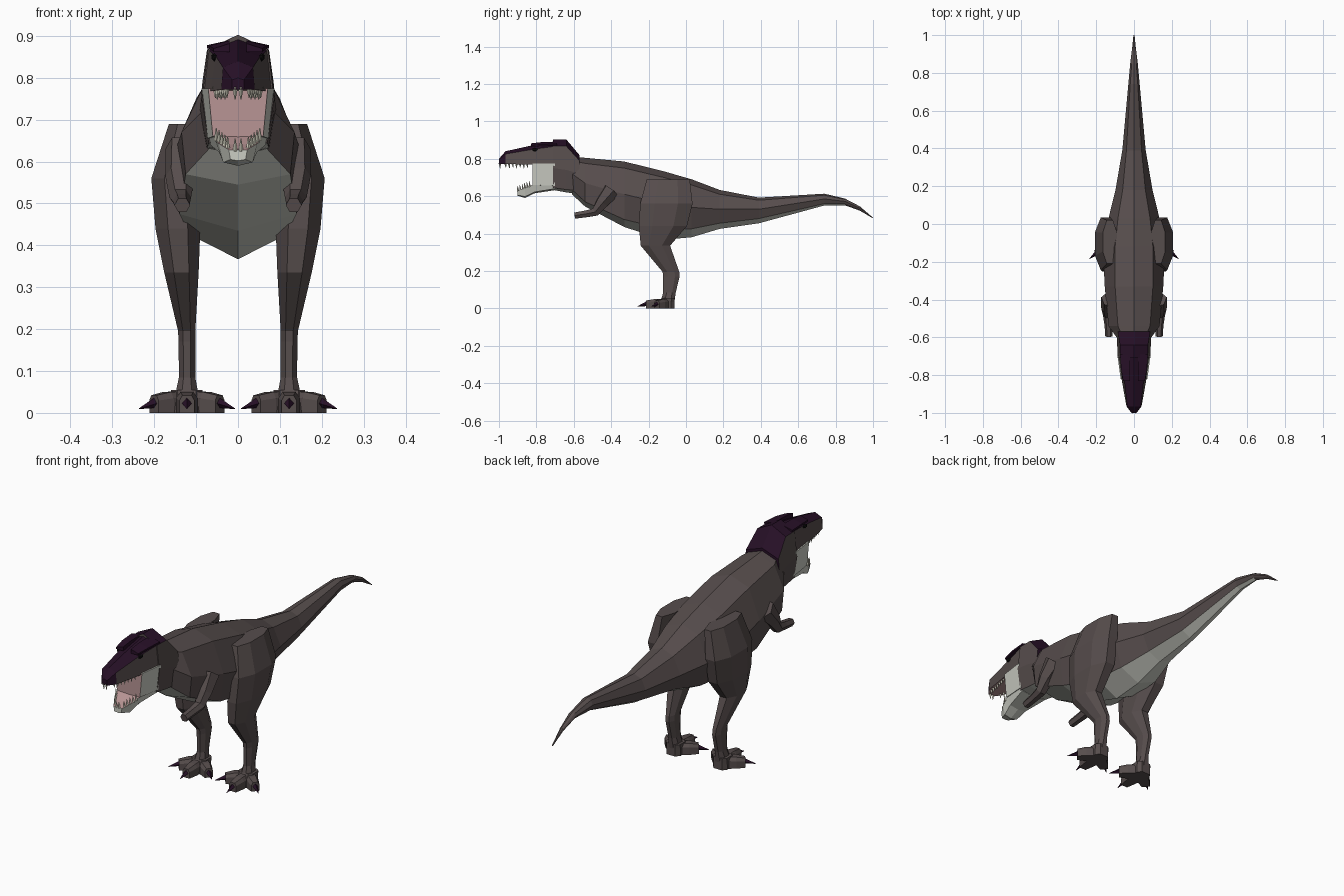
import bpy, bmesh, math
from mathutils import Vector as V

if "Cube" in bpy.data.objects:
    bpy.data.objects.remove(bpy.data.objects["Cube"])


def material(name, rgb):
    m = bpy.data.materials.new(name)
    m.diffuse_color = (*rgb, 1)
    m.use_nodes = True
    m.node_tree.nodes["Principled BSDF"].inputs["Base Color"].default_value = m.diffuse_color
    return m


HIDE = material("dark hide", (0.094, 0.074, 0.073))
BELLY = material("pale belly", (0.60, 0.61, 0.55))
PURPLE = material("dark purple", (0.020, 0.005, 0.020))
PINK = material("mouth pink", (0.48, 0.30, 0.30))
TOOTH = material("tooth ivory", (0.75, 0.73, 0.60))
BLACK = material("eye black", (0.004, 0.004, 0.004))


def finish(name, bm, mats, mirror=False):
    bmesh.ops.recalc_face_normals(bm, faces=bm.faces)
    me = bpy.data.meshes.new(name)
    bm.to_mesh(me)
    bm.free()
    for m in mats:
        me.materials.append(m)
    o = bpy.data.objects.new(name, me)
    bpy.context.collection.objects.link(o)
    if mirror:
        o.modifiers.new("mirror", 'MIRROR').use_mirror_merge = False
    return o


def loft_into(bm, rings, rule=lambda r, s: 0, caps=(0, 0)):
    vs = [[bm.verts.new(p) for p in ring] for ring in rings]
    n = len(vs[0])
    for r in range(len(vs) - 1):
        for s in range(n):
            t = (s + 1) % n
            f = bm.faces.new((vs[r][s], vs[r][t], vs[r + 1][t], vs[r + 1][s]))
            f.material_index = rule(r, s)
    for ring, mi in ((vs[0], caps[0]), (vs[-1], caps[1])):
        bm.faces.new(ring).material_index = mi


def half_loft(name, rows, mats, rule, caps=(0, 0)):
    """Rows are (y, z_top, (x, z)..., z_bottom); each is mirrored into a ring."""
    rings = []
    for y, zt, *side, zb in rows:
        rings.append([V((0, y, zt))] + [V((x, y, z)) for x, z in side] + [V((0, y, zb))]
                     + [V((-x, y, z)) for x, z in reversed(side)])
    k = len(rows[0]) - 2           # segments per half
    bm = bmesh.new()
    loft_into(bm, rings, lambda r, s: rule(r, s if s < k else 2 * k - 1 - s), caps)
    return finish(name, bm, mats)


def tube_into(bm, pts, n=6, turn=0.0):
    """Polygonal tube through (point, radius) pairs."""
    rings = []
    for i, (p, r) in enumerate(pts):
        d = (V(pts[min(i + 1, len(pts) - 1)][0]) - V(pts[max(i - 1, 0)][0])).normalized()
        a = d.cross(V((0, 0, 1)) if abs(d.z) < 0.9 else V((1, 0, 0))).normalized()
        b = d.cross(a)
        rings.append([V(p) + r * (math.cos(t) * a + math.sin(t) * b)
                      for t in (turn + 2 * math.pi * j / n for j in range(n))])
    loft_into(bm, rings)


# Body and tail: ridge, upper corner, flank, lower corner, keel
half_loft("body_and_tail", [
    (-.61, .81, (.055, .79), (.085, .72), (.065, .635), .61),
    (-.54, .805, (.085, .775), (.135, .67), (.125, .57), .545),
    (-.33, .785, (.10, .75), (.155, .61), (.14, .475), .435),
    (-.12, .733, (.10, .70), (.165, .56), (.115, .425), .367),
    (.03, .69, (.085, .66), (.135, .54), (.10, .425), .38),
    (.18, .633, (.06, .61), (.098, .53), (.065, .455), .425),
    (.39, .592, (.04, .578), (.062, .53), (.043, .48), .455),
    (.74, .613, (.02, .605), (.03, .585), (.02, .56), .55),
    (.85, .587, (.012, .582), (.02, .572), (.013, .56), .551),
    (.93, .545, (.007, .542), (.01, .535), (.007, .528), .522),
    (1.0, .485, (.002, .484), (.003, .483), (.002, .482), .481),
], [HIDE, BELLY], lambda r, s: int(s == 3 and r < 8))

# Upper skull with purple cap
half_loft("upper_skull", [
    (-1.0, .80, (.014, .795), (.014, .772), .772),
    (-.965, .84, (.036, .825), (.040, .772), .772),
    (-.82, .872, (.052, .850), (.066, .768), .768),
    (-.69, .895, (.072, .868), (.084, .762), .762),
], [HIDE, PURPLE, PINK], lambda r, s: 1 if s == 0 or (r == 0 and s == 1) else 2 if s == 2 else 0,
    (1, 0))

# Back of the head
half_loft("back_of_head", [
    (-.71, .903, (.072, .867), (.086, .75), (.07, .645), .633),
    (-.64, .903, (.074, .867), (.089, .74), (.073, .635), .62),
    (-.57, .82, (.085, .79), (.092, .72), (.075, .63), .61),
], [HIDE, PURPLE, BELLY], lambda r, s: (1, 0, 0, 2)[s], (0, 1))

# Cheeks with the pink back wall of the mouth
half_loft("cheeks", [
    (-.82, .775, (.071, .775), (.060, .66), .655),
    (-.70, .775, (.087, .775), (.073, .655), .65),
], [BELLY, PINK], lambda r, s: 0, (1, 0))

# Lower jaw with pink floor
half_loft("lower_jaw", [
    (-.90, .628, (.022, .628), (.018, .605), .602),
    (-.86, .640, (.046, .643), (.035, .598), .59),
    (-.81, .664, (.060, .666), (.045, .622), .615),
    (-.70, .668, (.074, .670), (.066, .640), .632),
], [BELLY, PINK], lambda r, s: int(s == 0))

# Brow ridges
bm = bmesh.new()
loft_into(bm, [[V((x, y, z)) for x, z in ((w, .864 + h), (w, .872 + h), (.02, .884 + h), (.02, .864 + h))]
               for y, w, h in ((-.83, .058, -.002), (-.77, .068, .005), (-.69, .074, .006))])
finish("brow_ridges", bm, [PURPLE], True)

# Eyes
bm = bmesh.new()
bmesh.ops.create_icosphere(bm, subdivisions=1, radius=1)
bmesh.ops.scale(bm, vec=(.008, .016, .010), verts=bm.verts)
bmesh.ops.translate(bm, vec=(.057, -.808, .849), verts=bm.verts)
finish("eyes", bm, [BLACK], True)

# Teeth
bm = bmesh.new()
for i in range(8):
    t = i / 7
    x, y = (.007, -.996) if i == 0 else (.022 + .032 * t, -.985 + .135 * t)
    tube_into(bm, [((x, y, .778), .007), ((x, y + .003, .748 + .004 * (i % 2)), .001)], 4)
for i in range(6):
    t = i / 5
    x, y = (.007, -.897) if i == 0 else (.018 + .034 * t, -.897 + .062 * t)
    z = .625 + .025 * t
    tube_into(bm, [((x, y, z), .006), ((x, y - .004, z + .03), .001)], 4)
finish("teeth", bm, [TOOTH], True)


# Legs: chamfered sections (z, y front, y back, x inner, x outer)
def section(z, y0, y1, x0, x1, c=.28):
    dx, dy = (x1 - x0) * c, (y1 - y0) * c
    return [V(p) for p in ((x0 + dx, y0, z), (x1 - dx, y0, z), (x1, y0 + dy, z), (x1, y1 - dy, z),
                           (x1 - dx, y1, z), (x0 + dx, y1, z), (x0, y1 - dy, z), (x0, y0 + dy, z))]


bm = bmesh.new()
loft_into(bm, [section(*s) for s in (
    (.69, -.21, .02, .09, .165), (.56, -.245, .035, .095, .207), (.44, -.252, .005, .09, .197),
    (.335, -.242, -.085, .094, .176), (.195, -.125, -.036, .102, .143),
    (.17, -.122, -.034, .102, .142), (.085, -.122, -.055, .102, .141), (.02, -.14, -.064, .09, .155))])
finish("legs", bm, [HIDE], True)

# Feet: heel block and three splayed toes, each with a claw
feet, claws = bmesh.new(), bmesh.new()
loft_into(feet, [section(z, y0, -.062, .085, .16, .2) for z, y0 in ((0, -.16), (.035, -.15), (.055, -.13))])
for ang, length in ((0, .12), (52, .10), (-52, .10)):
    d = V((math.sin(math.radians(ang)), -math.cos(math.radians(ang)), 0))
    side, base = V((-d.y, d.x, 0)), V((.122, -.095, 0))
    loft_into(feet, [[base + d * l + side * (w * k) + V((0, 0, z))
                      for k, z in ((-1, 0), (-1, h * .7), (-.6, h), (.6, h), (1, h * .7), (1, 0))]
                     for l, w, h in ((0, .024, .052), (length * .6, .026, .05), (length, .018, .042))])
    tip = base + d * (length + .045)
    tube_into(claws, [(base + d * (length - .015) + V((0, 0, .027)), .015), (tip + V((0, 0, .01)), .001)], 4)
finish("feet", feet, [HIDE], True)
finish("claws", claws, [PURPLE], True)

# Arms
bm = bmesh.new()
tube_into(bm, [((.125, -.40, .63), .05), ((.138, -.45, .565), .036), ((.138, -.485, .515), .026),
               ((.135, -.535, .505), .021), ((.133, -.595, .496), .019)], 6)
finish("arms", bm, [HIDE], True)
